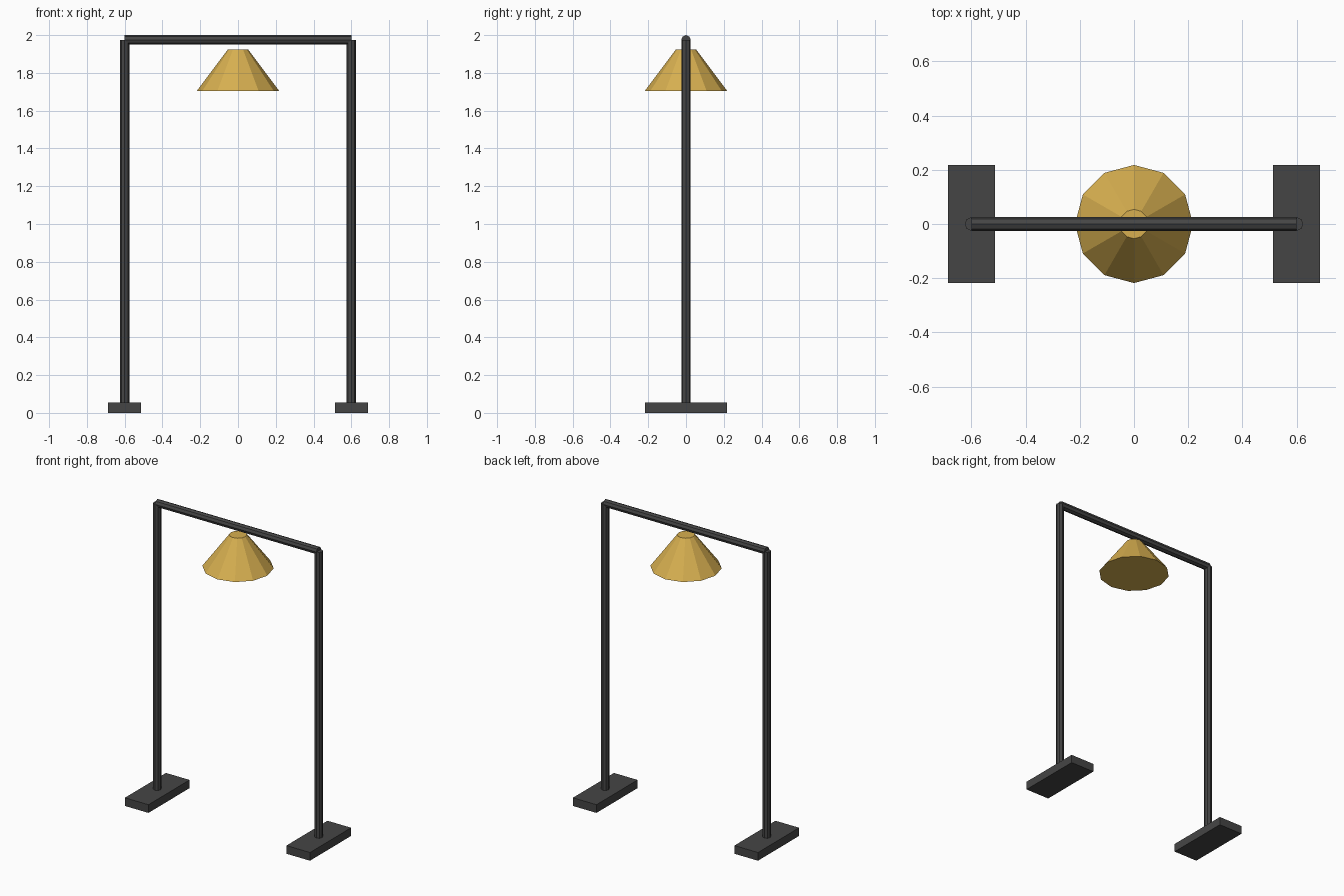
import bpy, bmesh, math
from mathutils import Matrix

if "Cube" in bpy.data.objects:
    bpy.data.objects.remove(bpy.data.objects["Cube"])


def material(name, rgb):
    m = bpy.data.materials.new(name)
    m.diffuse_color = (*rgb, 1.0)
    m.use_nodes = True
    m.node_tree.nodes["Principled BSDF"].inputs["Base Color"].default_value = m.diffuse_color
    return m


DARK = material("dark_grey_metal", (0.06, 0.06, 0.06))
GOLD = material("warm_gold", (0.68, 0.43, 0.08))


def finish(name, bm, mat):
    mesh = bpy.data.meshes.new(name)
    bm.to_mesh(mesh)
    bm.free()
    mesh.materials.append(mat)
    obj = bpy.data.objects.new(name, mesh)
    bpy.context.collection.objects.link(obj)
    return obj


def box(name, centre, size, mat):
    bm = bmesh.new()
    bmesh.ops.create_cube(bm, size=1, matrix=Matrix.Translation(centre) @ Matrix.Diagonal((*size, 1)))
    return finish(name, bm, mat)


def cone(name, centre, r_bottom, r_top, length, sides, mat, turn=Matrix()):
    bm = bmesh.new()
    bmesh.ops.create_cone(bm, cap_ends=True, segments=sides, radius1=r_bottom, radius2=r_top,
                          depth=length, matrix=Matrix.Translation(centre) @ turn)
    return finish(name, bm, mat)


TUBE = 0.025      # tube radius
BEAM_Z = 1.975    # beam axis height
SPAN = 0.60       # post distance from the middle

# Feet and posts on both sides
for side, s in (("left", -1), ("right", 1)):
    box(side + "_foot", (s * SPAN, 0, 0.0275), (0.175, 0.436, 0.055), DARK)
    z0 = 0.03
    cone(side + "_post", (s * SPAN, 0, (z0 + BEAM_Z) / 2), TUBE, TUBE, BEAM_Z - z0, 8, DARK)

# Cross beam joining the post tops
cone("cross_beam", (0, 0, BEAM_Z), TUBE, TUBE, 2 * SPAN, 8, DARK,
     Matrix.Rotation(math.pi / 2, 4, 'Y'))

# Faceted lamp shade below the beam
z_low, z_high = 1.705, 1.923
cone("lamp_shade", (0, 0, (z_low + z_high) / 2), 0.218, 0.054, z_high - z_low, 12, GOLD)
